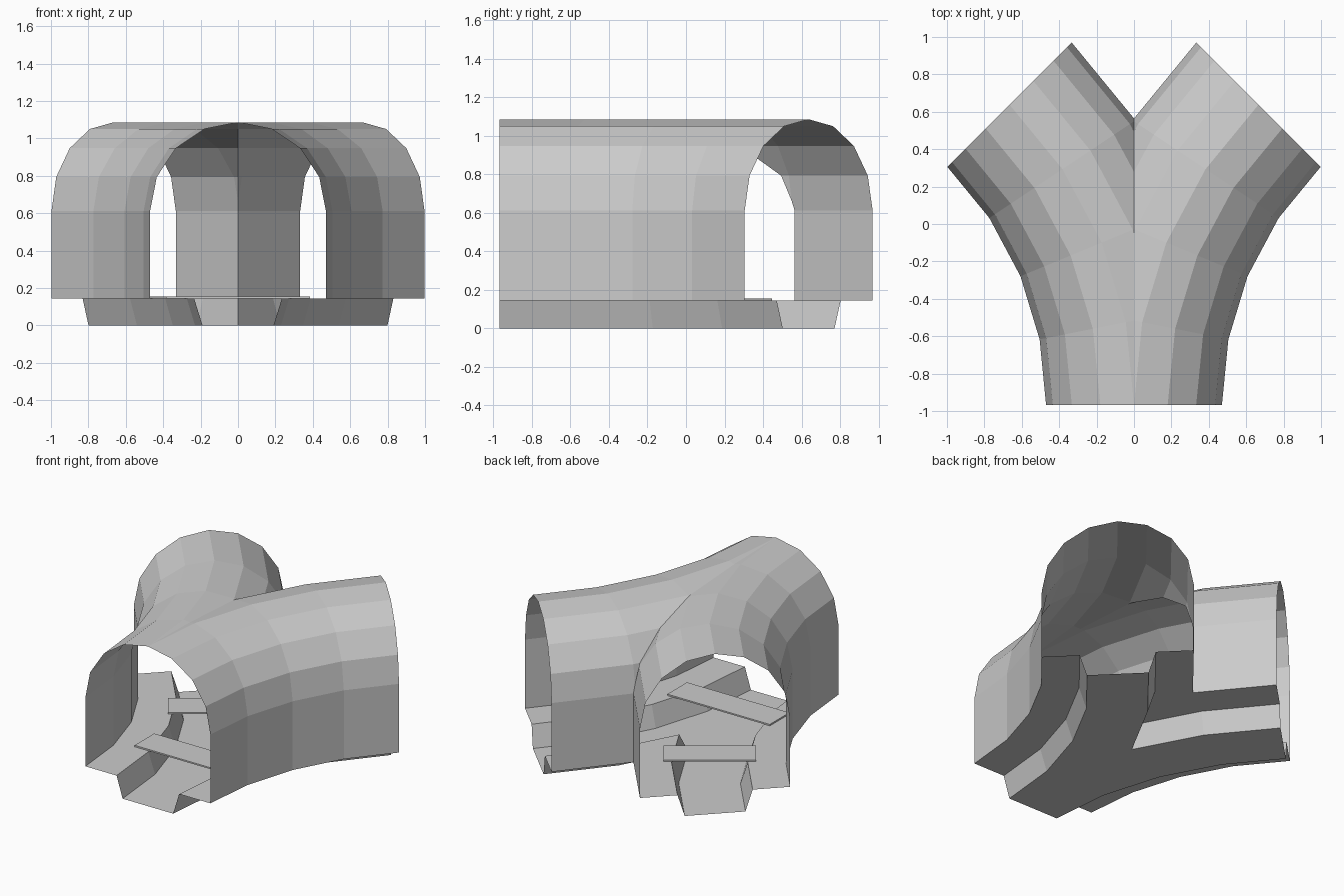
import bpy, bmesh
from math import sin, cos, radians
from mathutils import Vector

if "Cube" in bpy.data.objects:
    bpy.data.objects.remove(bpy.data.objects["Cube"])

TURN_R = 2.27      # centreline radius of each curved branch
FRONT_Y = -0.968
LEDGE_Z = 0.145
HALF_W = 0.47


def sweep_branch(name, profile, steps=4):
    """Sweep a (offset, z) profile along a 45 degree arc, trim at x=0, mirror."""
    bm = bmesh.new()
    rings = []
    for i in range(steps + 1):
        a = radians(45 * i / steps)
        ring = []
        for off, z in profile:
            r = TURN_R - off
            ring.append(bm.verts.new((TURN_R - r * cos(a), FRONT_Y + r * sin(a), z)))
        rings.append(ring)
    for r0, r1 in zip(rings, rings[1:]):
        for j in range(len(profile) - 1):
            bm.faces.new((r0[j], r0[j + 1], r1[j + 1], r1[j]))
    bmesh.ops.bisect_plane(bm, geom=bm.verts[:] + bm.edges[:] + bm.faces[:],
                           dist=1e-5, plane_co=(0, 0, 0), plane_no=(1, 0, 0),
                           clear_inner=True)
    me = bpy.data.meshes.new(name)
    bm.to_mesh(me)
    bm.free()
    ob = bpy.data.objects.new(name, me)
    bpy.context.collection.objects.link(ob)
    mod = ob.modifiers.new("mirror", 'MIRROR')
    mod.use_axis[0] = True
    mod.merge_threshold = 0.001
    return ob


def plank(name, center, size, angle):
    bpy.ops.mesh.primitive_cube_add(size=1, location=center, rotation=(0, 0, radians(angle)))
    ob = bpy.context.object
    ob.name = name
    ob.scale = size
    return ob


# Arched tunnel walls and roof
SPRING_Z, ARCH_H = 0.612, 0.474
arch = [(-HALF_W, LEDGE_Z)]
arch += [(-HALF_W * cos(radians(22.5 * k)), SPRING_Z + ARCH_H * sin(radians(22.5 * k)))
         for k in range(9)]
arch.append((HALF_W, LEDGE_Z))
shell = sweep_branch("tunnel_shell", arch[::-1])
shell.data.flip_normals()
for p in shell.data.polygons:
    p.use_smooth = False

# Walkway ledges with the sunken channel between them
channel = [(-HALF_W, LEDGE_Z), (-0.235, LEDGE_Z), (-0.19, 0),
           (0.19, 0), (0.235, LEDGE_Z), (HALF_W, LEDGE_Z)]
sweep_branch("channel_floor", channel)

# Planks bridging the channel
plank("front_plank", (0, -0.455, LEDGE_Z + 0.005), (0.77, 0.21, 0.01), 0)
plank("left_branch_plank", (-0.318, 0.198, LEDGE_Z + 0.005), (0.57, 0.21, 0.01), 35)
